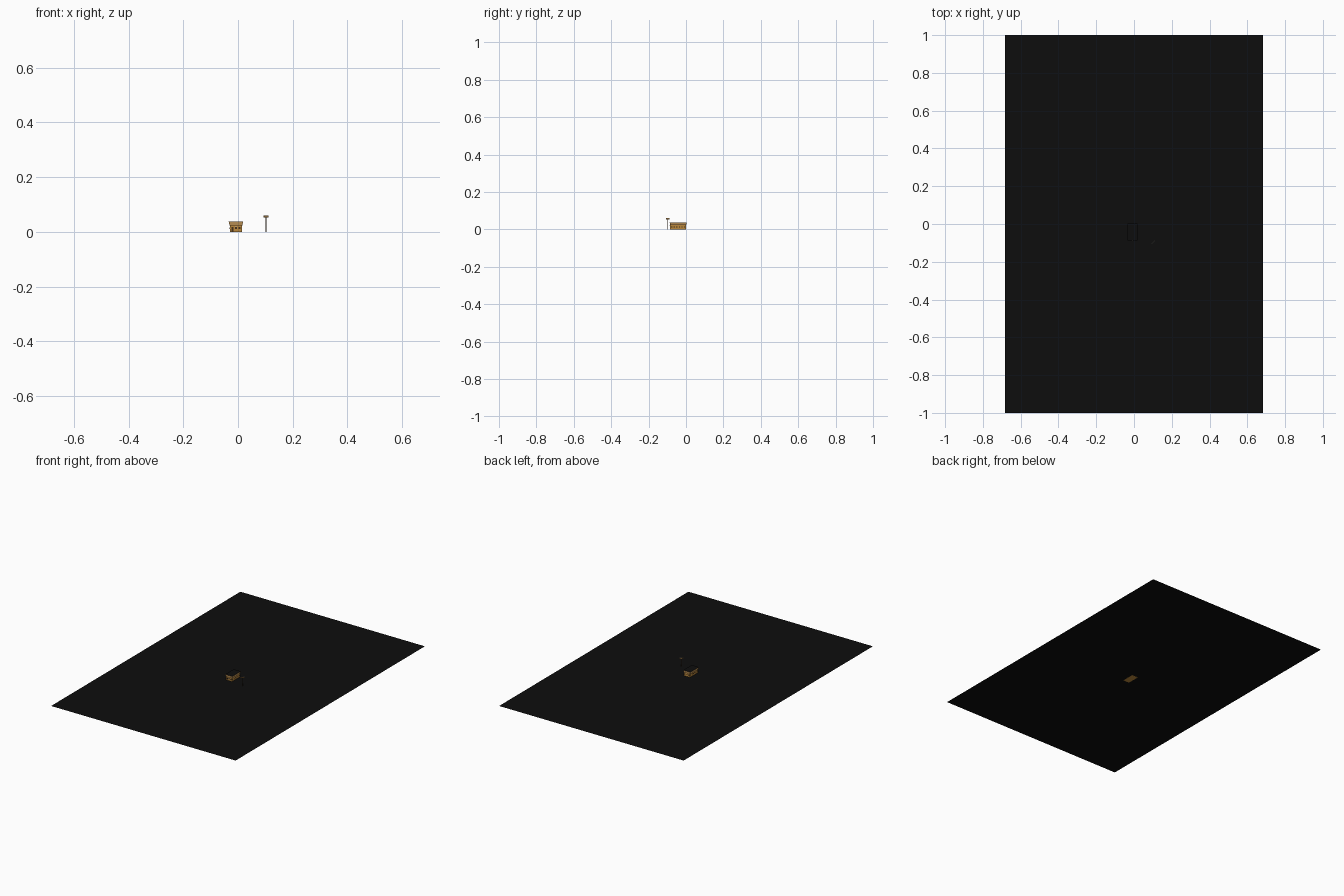
import bpy, bmesh, math
from mathutils import Matrix

if "Cube" in bpy.data.objects:
    bpy.data.objects.remove(bpy.data.objects["Cube"])


def mat(name, rgb):
    m = bpy.data.materials.new(name)
    m.diffuse_color = (*rgb, 1)
    m.use_nodes = True
    m.node_tree.nodes["Principled BSDF"].inputs["Base Color"].default_value = m.diffuse_color
    return m


BLACK = mat("asphalt_black", (0.004, 0.004, 0.004))
OCHRE = mat("ochre_wall", (0.50, 0.25, 0.045))
TAN = mat("tan_trim", (0.55, 0.31, 0.10))
BROWN = mat("dark_brown", (0.06, 0.03, 0.01))
GREY = mat("pale_sign", (0.50, 0.46, 0.38))


def frustum(name, c, bottom, top, z0, z1, mats, rot=0.0):
    """Box with separate bottom and top half sizes; mats[1] goes on the top."""
    bm = bmesh.new()
    bmesh.ops.create_cube(bm, size=2)
    for v in bm.verts:
        h = top if v.co.z > 0 else bottom
        v.co = (v.co.x * h[0], v.co.y * h[1], z1 if v.co.z > 0 else z0)
    bm.normal_update()
    for f in bm.faces:
        f.material_index = 1 if len(mats) > 1 and f.normal.z > 0.9 else 0
    bm.transform(Matrix.Translation((c[0], c[1], 0)) @ Matrix.Rotation(rot, 4, 'Z'))
    me = bpy.data.meshes.new(name)
    bm.to_mesh(me)
    bm.free()
    for m in mats:
        me.materials.append(m)
    ob = bpy.data.objects.new(name, me)
    bpy.context.collection.objects.link(ob)
    return ob


def box(name, c, half, z0, z1, mats, rot=0.0):
    return frustum(name, c, half, half, z0, z1, mats, rot)


# ground sheet, just above the building's underside
bpy.ops.mesh.primitive_plane_add(size=1, location=(0, 0, 0.0008))
g = bpy.context.object
g.name = "ground_sheet"
g.scale = (1.365, 2, 1)
g.data.materials.append(BLACK)

# building body and flared cornice with a black roof
C = (-0.0075, -0.042)
HX, HY = 0.0225, 0.0425
box("building_walls", C, (HX, HY), 0, 0.026, [OCHRE])
frustum("flared_cornice", C, (HX + 0.001, HY + 0.001), (0.0265, 0.0455), 0.025, 0.037, [TAN, BLACK])
box("cornice_band", C, (HX + 0.0007, HY + 0.0007), 0.0225, 0.025, [BROWN])

# long-side windows
for side in (-1, 1):
    for i in range(6):
        y = C[1] + (i - 2.5) * 0.0135
        box("side_window", (C[0] + side * HX, y), (0.0004, 0.0035), 0.010, 0.016, [BROWN])
# front and back windows
for side in (-1, 1):
    for i in (-1, 0, 1):
        box("end_window", (C[0] + i * 0.013, C[1] + side * HY), (0.004, 0.0004), 0.010, 0.017, [BROWN])
# front door and small lamp shelf
box("front_door", (C[0] - 0.013, C[1] - HY), (0.0035, 0.0005), 0.001, 0.012, [BROWN])
box("lamp_shelf", (C[0], C[1] - HY - 0.002), (0.0035, 0.0025), 0.018, 0.0195, [GREY])

# roadside sign turned to face the front right
P = (0.102, -0.097)
box("sign_post", P, (0.0014, 0.0014), 0, 0.053, [BROWN])
box("sign_board", P, (0.012, 0.0012), 0.053, 0.060, [TAN, GREY], math.radians(45))
